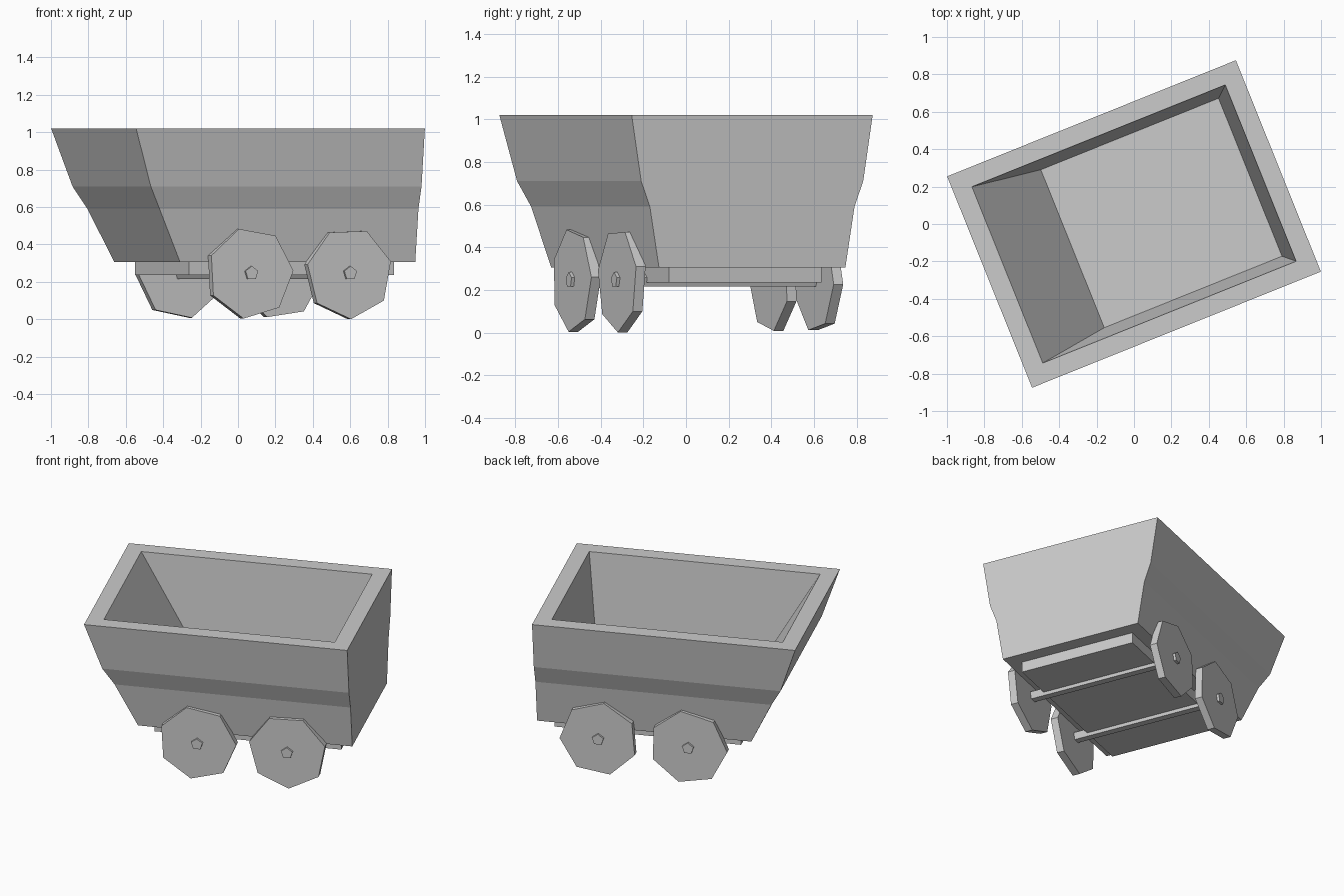
import bpy, bmesh
from math import radians, cos, sin, pi
from mathutils import Matrix

if "Cube" in bpy.data.objects:
    bpy.data.objects.remove(bpy.data.objects["Cube"])

# The whole cart is modelled along x, then turned about z
TURN = Matrix.Rotation(radians(21.9), 4, 'Z')


def loft(name, rings):
    """Skin a stack of equal-sized point rings and cap both ends."""
    bm = bmesh.new()
    loops = [[bm.verts.new(p) for p in ring] for ring in rings]
    n = len(loops[0])
    for a, b in zip(loops, loops[1:]):
        for i in range(n):
            j = (i + 1) % n
            bm.faces.new((a[i], a[j], b[j], b[i]))
    bm.faces.new(loops[0])
    bm.faces.new(loops[-1])
    bmesh.ops.recalc_face_normals(bm, faces=bm.faces)
    mesh = bpy.data.meshes.new(name)
    bm.to_mesh(mesh)
    bm.free()
    ob = bpy.data.objects.new(name, mesh)
    bpy.context.collection.objects.link(ob)
    ob.matrix_world = TURN
    return ob


def rect(x0, x1, half, z):
    return [(x0, -half, z), (x1, -half, z), (x1, half, z), (x0, half, z)]


def disc(name, x, z, r, sides, phase, y0, y1):
    """Low-sided cylinder lying along y."""
    angles = [radians(phase) + 2 * pi * i / sides for i in range(sides)]
    loft(name, [[(x + r * cos(a), y, z + r * sin(a)) for a in angles]
                for y in (y0, y1)])


# Tub: outer walls up, over the rim, and down to the inner floor
loft("tub", [
    rect(-0.523, 0.832, 0.471, 0.305),
    rect(-0.660, 0.832, 0.517, 0.59),
    rect(-0.728, 0.832, 0.561, 0.71),
    rect(-0.832, 0.832, 0.609, 1.02),
    rect(-0.730, 0.730, 0.508, 1.02),
    rect(-0.354, 0.670, 0.455, 0.38),
])

# Chassis plate under the tub
loft("chassis_plate", [rect(-0.438, 0.743, 0.385, z) for z in (0.235, 0.305)])

# Axles with a heptagonal wheel at each end, each wheel turned differently
AXLE_Z = 0.246
for label, x, front_phase, back_phase in (("left", -0.136, 106, 233),
                                          ("right", 0.433, -88, 252.5)):
    disc(label + "_axle", x, AXLE_Z, 0.038, 5, 90, -0.538, 0.538)
    disc(label + "_front_wheel", x, AXLE_Z, 0.246, 7, front_phase, -0.522, -0.474)
    disc(label + "_back_wheel", x, AXLE_Z, 0.246, 7, back_phase, 0.474, 0.522)
